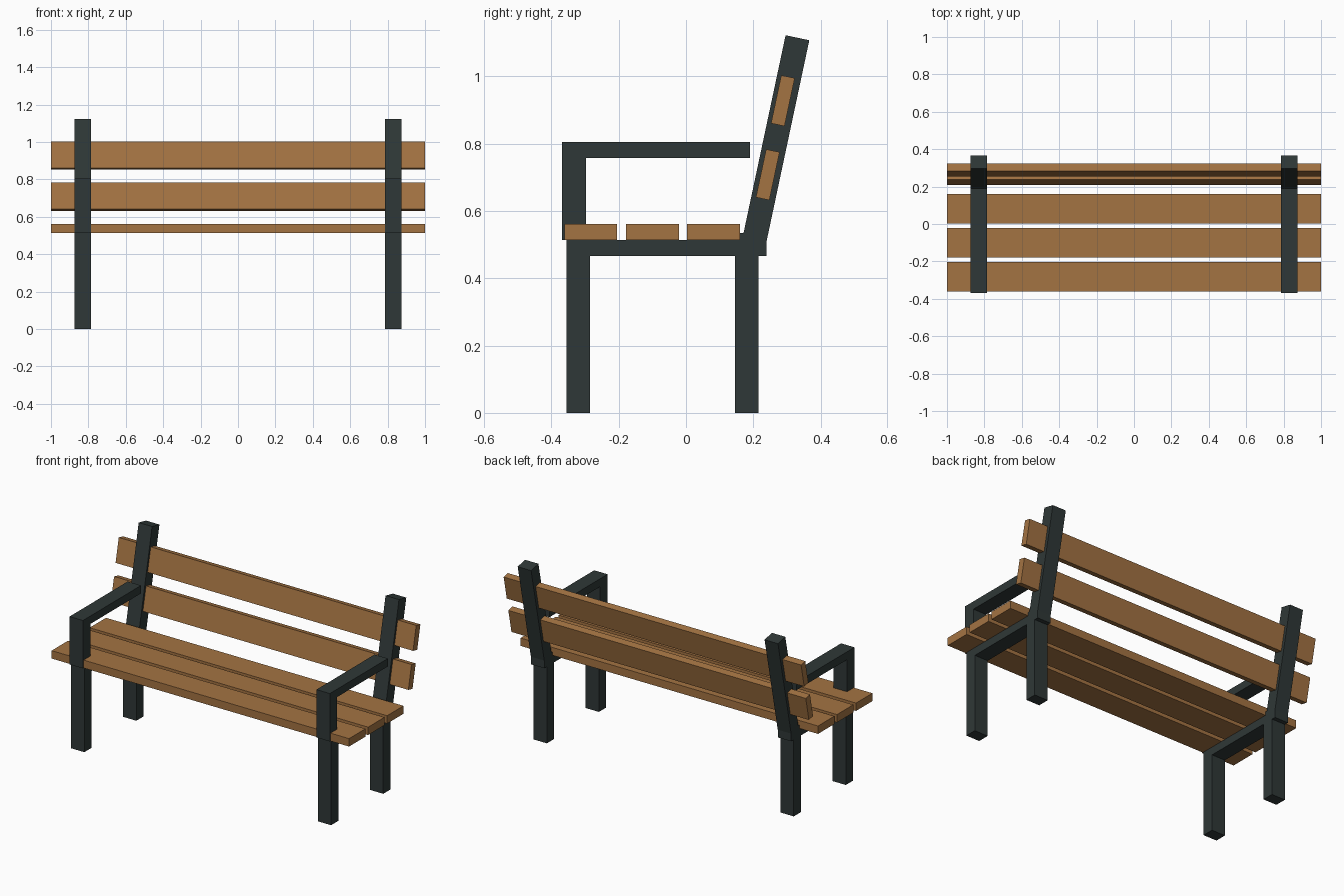
import bpy
import bmesh
from math import radians
from mathutils import Matrix

default_cube = bpy.data.objects.get("Cube")
if default_cube:
    bpy.data.objects.remove(default_cube, do_unlink=True)

FRAME_X = 0.83     # centre of each side frame
FRAME_W = 0.09     # thickness of the frame bars
LEAN = radians(-12)


def make_material(name, rgb):
    mat = bpy.data.materials.new(name)
    mat.use_nodes = True
    colour = (*rgb, 1.0)
    mat.diffuse_color = colour
    mat.node_tree.nodes["Principled BSDF"].inputs["Base Color"].default_value = colour
    return mat


wood = make_material("warm wood", (0.37, 0.172, 0.055))
metal = make_material("dark metal", (0.028, 0.039, 0.038))


def box(name, centre, size, mat, lean=0.0):
    bm = bmesh.new()
    bmesh.ops.create_cube(bm, size=1.0, matrix=Matrix.Diagonal((*size, 1.0)))
    mesh = bpy.data.meshes.new(name)
    bm.to_mesh(mesh)
    bm.free()
    mesh.materials.append(mat)
    obj = bpy.data.objects.new(name, mesh)
    obj.location = centre
    obj.rotation_euler.x = lean
    bpy.context.collection.objects.link(obj)
    return obj


def frame_bar(name, x, y0, y1, z0, z1):
    box(name, (x, (y0 + y1) / 2, (z0 + z1) / 2), (FRAME_W, y1 - y0, z1 - z0), metal)


# Side frames: legs, seat rail, armrest and leaning back post
for side, sign in (("left", 1), ("right", -1)):
    x = sign * FRAME_X
    frame_bar(side + "_front_leg", x, -0.355, -0.285, 0.0, 0.515)
    frame_bar(side + "_rear_leg", x, 0.145, 0.215, 0.0, 0.535)
    frame_bar(side + "_seat_rail", x, -0.355, 0.24, 0.466, 0.514)
    frame_bar(side + "_arm_post", x, -0.368, -0.297, 0.514, 0.805)
    frame_bar(side + "_armrest", x, -0.368, 0.19, 0.757, 0.805)
    box(side + "_back_post", (x, 0.266, 0.808), (FRAME_W, 0.072, 0.628), metal, LEAN)

# Seat slats
for i, y in enumerate((-0.283, -0.1, 0.082)):
    box(f"seat_slat_{i + 1}", (0, y, 0.538), (2.0, 0.157, 0.048), wood)

# Back slats, set into the leaning posts
for name, y, z in (("lower", 0.243, 0.708), ("upper", 0.288, 0.928)):
    box(name + "_back_slat", (0, y, z), (2.0, 0.041, 0.146), wood, LEAN)
